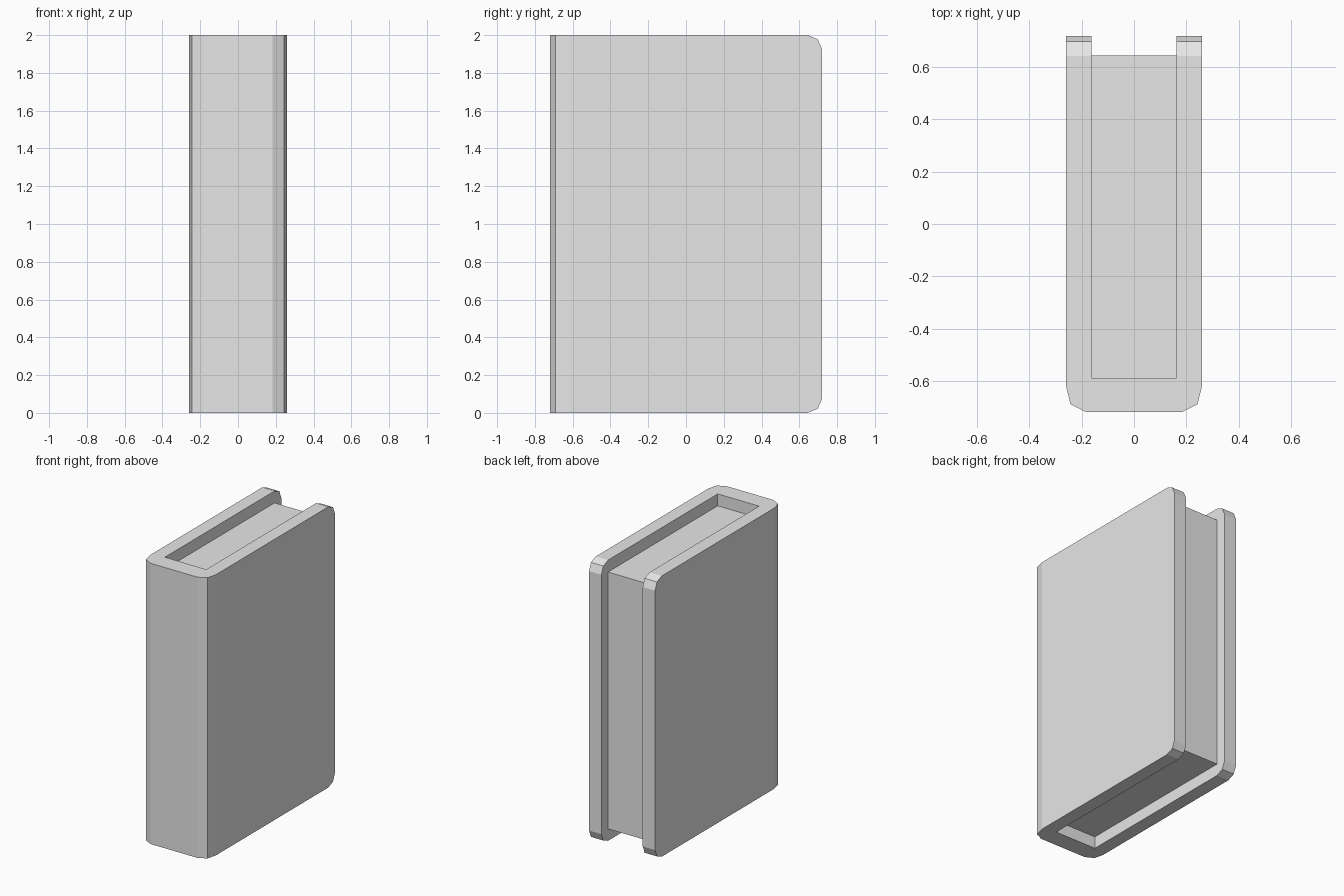
import bpy
import bmesh

cube = bpy.data.objects.get("Cube")
if cube:
    bpy.data.objects.remove(cube, do_unlink=True)

HEIGHT = 2.0
BACK = 0.72        # free edge of the covers
INNER_X = 0.163    # half thickness of the page block
SPINE_Y = -0.59    # inner face of the spine
RECESS = 0.085     # how far the pages sit below the cover edges

grey = bpy.data.materials.new("plain grey")
grey.use_nodes = True
colour = (0.8, 0.8, 0.8, 1.0)
grey.diffuse_color = colour
grey.node_tree.nodes["Principled BSDF"].inputs["Base Color"].default_value = colour


def add_prism(name, outline, z0, z1, shape=None):
    """Extrude a flat outline from z0 to z1, then optionally reshape it."""
    bm = bmesh.new()
    base = bm.faces.new([bm.verts.new((x, y, z0)) for x, y in outline])
    top = bmesh.ops.extrude_face_region(bm, geom=[base])["geom"]
    for v in top:
        if isinstance(v, bmesh.types.BMVert):
            v.co.z = z1
    if shape:
        shape(bm)
    bmesh.ops.recalc_face_normals(bm, faces=bm.faces[:])
    mesh = bpy.data.meshes.new(name)
    bm.to_mesh(mesh)
    bm.free()
    mesh.materials.append(grey)
    obj = bpy.data.objects.new(name, mesh)
    bpy.context.collection.objects.link(obj)
    return obj


def round_cover_corners(bm):
    """Chamfer the top and bottom corners on the free edge of both boards."""
    corners = [e for e in bm.edges
               if all(v.co.y > BACK - 0.01 for v in e.verts)
               and abs(e.verts[0].co.z - e.verts[1].co.z) < 0.01]
    bmesh.ops.bevel(bm, geom=corners, offset=0.076, segments=2,
                    profile=0.5, affect='EDGES')


# Cover: a U-shaped wrap with a softened spine
half = [(INNER_X, SPINE_Y), (INNER_X, BACK), (0.26, BACK),
        (0.26, -0.62), (0.243, -0.69), (0.183, -BACK)]
outline = half + [(-x, y) for x, y in reversed(half)]
add_prism("cover", outline, 0, HEIGHT, round_cover_corners)

# Pages: a plain block set back from the cover edges
pages = [(-INNER_X, SPINE_Y), (INNER_X, SPINE_Y),
         (INNER_X, 0.645), (-INNER_X, 0.645)]
add_prism("pages", pages, RECESS, HEIGHT - RECESS)
